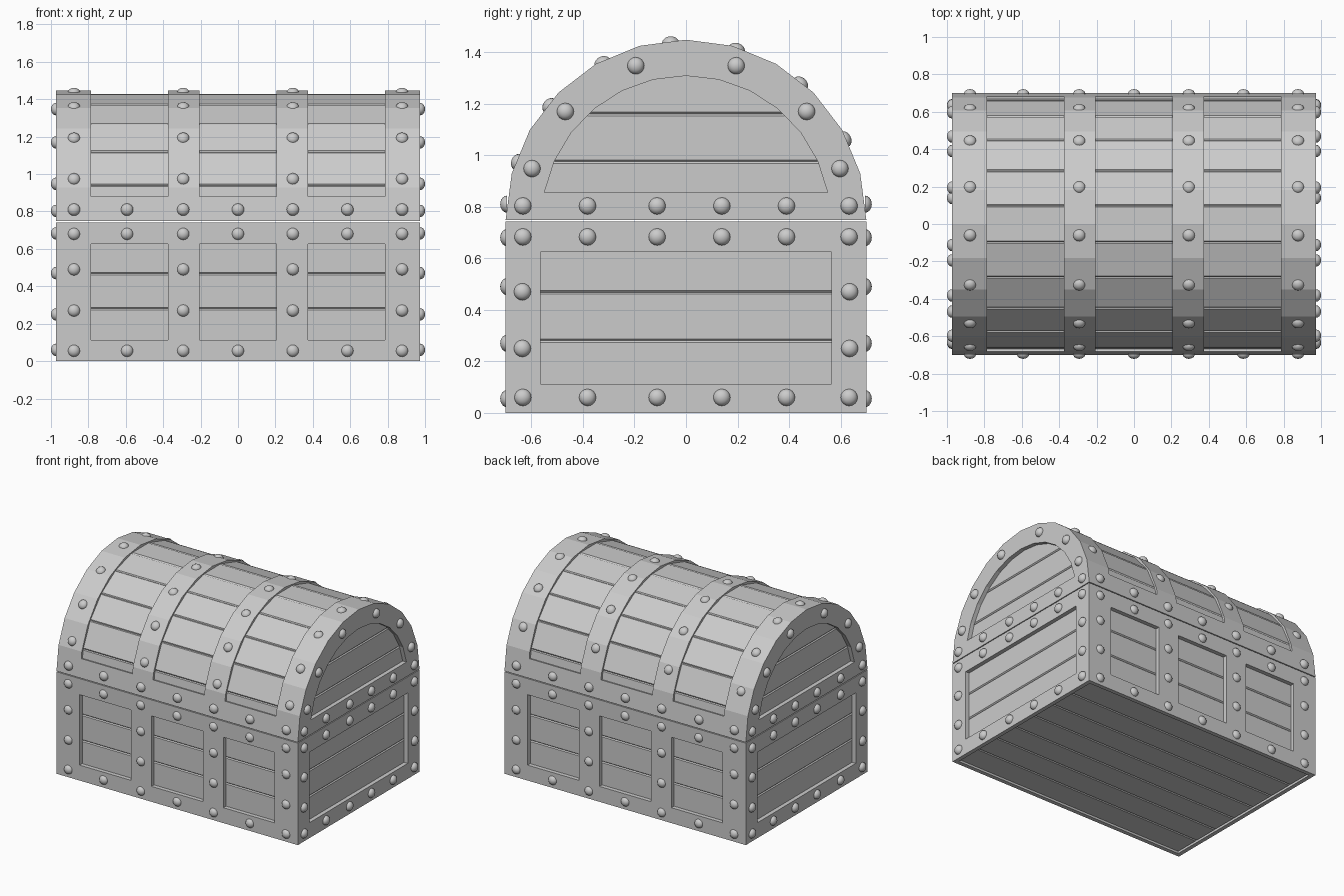
import bpy, bmesh
from math import sin, cos, radians, asin, degrees
from mathutils import Matrix, Vector

cube = bpy.data.objects.get("Cube")
if cube:
    bpy.data.objects.remove(cube, do_unlink=True)

grey = bpy.data.materials.new("plain_grey")
grey.use_nodes = True
grey.diffuse_color = (0.6, 0.6, 0.6, 1)
grey.node_tree.nodes["Principled BSDF"].inputs["Base Color"].default_value = (0.6, 0.6, 0.6, 1)

HX, HY = 0.972, 0.70        # half length and half depth
SEAM, R = 0.748, 0.70       # lid hinge height and arch radius
THICK = 0.03                # frame thickness
IN_R = 0.56                 # radius of the end window
A0 = degrees(asin(0.107 / IN_R))


def finish(name, bm, bevel=0):
    bmesh.ops.recalc_face_normals(bm, faces=bm.faces)
    mesh = bpy.data.meshes.new(name)
    bm.to_mesh(mesh)
    bm.free()
    mesh.materials.append(grey)
    obj = bpy.data.objects.new(name, mesh)
    bpy.context.collection.objects.link(obj)
    if bevel:
        mod = obj.modifiers.new("edge", 'BEVEL')
        mod.width = bevel
        mod.segments = 1
        mod.limit_method = 'ANGLE'
    return obj


def lattice(name, us, vs, holes, place):
    """Thick sheet of cells with holes; place(u, v, inner) gives a point."""
    bm = bmesh.new()
    pts = {(i, j, k): bm.verts.new(place(u, v, k))
           for i, u in enumerate(us) for j, v in enumerate(vs) for k in (0, 1)}
    cells = {(i, j) for i in range(len(us) - 1) for j in range(len(vs) - 1)} - set(holes)
    for i, j in cells:
        ring = [(i, j), (i + 1, j), (i + 1, j + 1), (i, j + 1)]
        near = [(i, j - 1), (i + 1, j), (i, j + 1), (i - 1, j)]
        for k in (0, 1):
            bm.faces.new([pts[c + (k,)] for c in ring])
        for n in range(4):
            if near[n] not in cells:
                a, b = ring[n], ring[(n + 1) % 4]
                bm.faces.new([pts[a + (0,)], pts[b + (0,)], pts[b + (1,)], pts[a + (1,)]])
    bmesh.ops.delete(bm, geom=[v for v in bm.verts if not v.link_faces], context='VERTS')
    return finish(name, bm)


def board(name, lo, hi, bevel=0.007):
    lo, hi = Vector(lo), Vector(hi)
    bm = bmesh.new()
    bmesh.ops.create_cube(bm, size=1)
    for v in bm.verts:
        v.co = (lo + hi) / 2 + Vector(a * b for a, b in zip(v.co, hi - lo))
    return finish(name, bm, bevel)


def arc(angle, r):
    a = radians(angle)
    return r * cos(a), SEAM + r * sin(a)


# Lower frame: three windows front and back, one on each end
strip_xs = [-HX, -0.785, -0.373, -0.207, 0.207, 0.373, 0.785, HX]
frame_zs = [0, 0.112, 0.625, 0.742]
for s, side in ((-1, "front"), (1, "back")):
    lattice(f"body_frame_{side}", strip_xs, frame_zs, [(1, 1), (3, 1), (5, 1)],
            lambda u, v, k: (u, s * (HY - k * THICK), v))
for s, side in ((-1, "right"), (1, "left")):
    lattice(f"body_frame_{side}", [-HY, -0.565, 0.565, HY], frame_zs, [(1, 1)],
            lambda u, v, k: (s * (HX - k * THICK), u, v))

# Body planks behind the frame
px, py = HX - THICK, HY - THICK
levels = [0.04, 0.095, 0.28, 0.468, 0.655, 0.735]
for n, (a, b) in enumerate(zip(levels, levels[1:])):
    board(f"body_plank_{n}", (-px, -py, a), (px, py, b))

# Floor planks
FLOOR = 7
for n in range(FLOOR):
    w = 2 * py / FLOOR
    board(f"floor_plank_{n}", (-px, -py + n * w, 0.01), (px, -py + (n + 1) * w, 0.05))

# Lid frame: four curved straps joined by the rails above the seam
facets = [15 * n for n in range(13)]
angles = sorted(facets + [A0, 180 - A0])


def lid_point(u, v, k):
    # keep every point on the flat facet it belongs to
    r = R * cos(radians(7.5)) / cos(radians(v % 15 - 7.5)) - k * THICK
    return (u, *arc(v, r))


window_rows = range(1, len(angles) - 2)
lattice("lid_frame", strip_xs, angles, [(c, j) for c in (1, 3, 5) for j in window_rows], lid_point)

# Lid planks along the barrel top
PLANKS = 11
for n in range(PLANKS):
    a, b = 180 * n / PLANKS, 180 * (n + 1) / PLANKS
    lattice(f"lid_plank_{n}", [-0.935, 0.935], [a, b], [],
            lambda u, v, k: (u, *arc(v, 0.687 - k * 0.05)))
    mod = bpy.data.objects[f"lid_plank_{n}"].modifiers.new("edge", 'BEVEL')
    mod.width, mod.segments = 0.007, 1

# Lid ends: arch, rail and recessed boards
end_boards = [(0.76, 0.975, 0.57), (0.975, 1.16, 0.53), (1.16, 1.32, 0.39)]
for s, side in ((-1, "right"), (1, "left")):
    def arch_point(u, v, k):
        angle = A0 + (180 - 2 * A0) * u / 180 if v else u
        return (s * (HX - k * THICK), *arc(angle, IN_R if v else R - 0.001))

    def rail_point(u, v, k):
        y, z = arc(A0, IN_R) if v else arc(0, R - 0.001)
        return (s * (HX - k * THICK), u * y, z)

    lattice(f"lid_arch_{side}", facets, [0, 1], [], arch_point)
    lattice(f"lid_rail_{side}", [-1, 1], [0, 1], [], rail_point)
    for n, (a, b, w) in enumerate(end_boards):
        x0, x1 = sorted((s * 0.88, s * px))
        board(f"lid_end_board_{side}_{n}", (x0, -w, a), (x1, w, b))


# Rivets: list of (position, outward direction)
rivets = []
row_xs = [-0.877, -0.593, -0.293, 0, 0.293, 0.585, 0.877]
strap_xs = row_xs[::2]
strap_xs = [row_xs[0], row_xs[2], row_xs[4], row_xs[6]]
for s in (-1, 1):
    out = (0, s, 0)
    for z in (0.055, 0.68, 0.81):
        rivets += [((x, s * (HY - 0.005), z), out) for x in row_xs]
    for z in (0.27, 0.49):
        rivets += [((x, s * (HY - 0.005), z), out) for x in strap_xs]
    out = (s, 0, 0)
    face = s * (HX + 0.002)
    for z in (0.06, 0.683, 0.803):
        rivets += [((face, y, z), out) for y in (-0.633, -0.382, -0.112, 0.139, 0.39, 0.633)]
    for z in (0.25, 0.47):
        rivets += [((face, y, z), out) for y in (-0.635, 0.635)]
    for a in (18.5, 42, 72):
        rivets += [((face, *arc(b, 0.63)), out) for b in (a, 180 - a)]
for a in (27, 50, 73.5, 95, 118, 140, 161):
    y, z = arc(a, 0.69)
    rivets += [((x, y, z), (0, cos(radians(a)), sin(radians(a)))) for x in strap_xs]

bm = bmesh.new()
for pos, out in rivets:
    turn = Vector(out).to_track_quat('Z', 'Y').to_matrix().to_4x4()
    made = bmesh.ops.create_uvsphere(bm, u_segments=16, v_segments=10, radius=1)["verts"]
    below = [v for v in made if v.co.z < -0.01]
    dome = [v for v in made if v.co.z >= -0.01]
    bmesh.ops.delete(bm, geom=below, context='VERTS')
    bmesh.ops.transform(bm, verts=dome, matrix=Matrix.Translation(pos) @ turn
                        @ Matrix.Diagonal((0.033, 0.033, 0.026, 1)))
dome_obj = finish("rivets", bm)
for poly in dome_obj.data.polygons:
    poly.use_smooth = True
